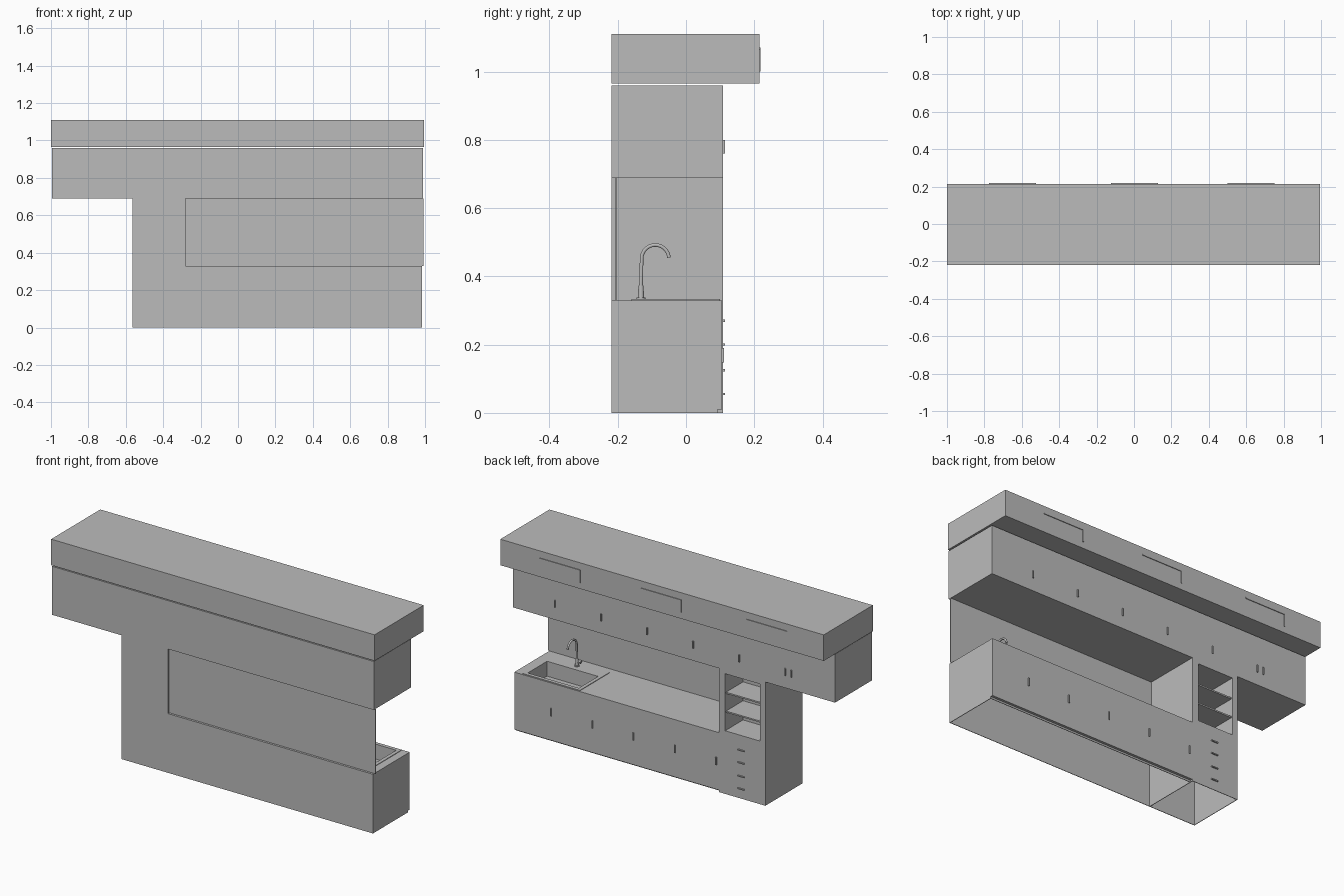
import bpy, bmesh, math
from mathutils import Vector

if "Cube" in bpy.data.objects:
    bpy.data.objects.remove(bpy.data.objects["Cube"])

grey = bpy.data.materials.new("mid_grey")
grey.use_nodes = True
grey.diffuse_color = (0.5, 0.5, 0.5, 1)
grey.node_tree.nodes["Principled BSDF"].inputs["Base Color"].default_value = (0.5, 0.5, 0.5, 1)


def finish(bm, name):
    mesh = bpy.data.meshes.new(name)
    bm.to_mesh(mesh)
    bm.free()
    mesh.materials.append(grey)
    obj = bpy.data.objects.new(name, mesh)
    bpy.context.collection.objects.link(obj)
    return obj


def box(name, x, y, z, skip=None):
    """Box from ranges; skip removes the side facing that direction."""
    bm = bmesh.new()
    bmesh.ops.create_cube(bm, size=1)
    for v in bm.verts:
        v.co = [r[0] if c < 0 else r[1] for c, r in zip(v.co, (x, y, z))]
    if skip:
        bm.normal_update()
        gone = [f for f in bm.faces if f.normal.dot(Vector(skip)) > 0.9]
        bmesh.ops.delete(bm, geom=gone, context="FACES")
    return finish(bm, name)


def ring(name, outer, inner, low, high, upright=False):
    """Rectangular plate with a rectangular hole, flat or facing the front."""
    bm = bmesh.new()

    def loop(rect, h):
        a, b, c, d = rect
        pts = ((a, c), (b, c), (b, d), (a, d))
        return [bm.verts.new((p, h, q) if upright else (p, q, h)) for p, q in pts]
    loops = [loop(outer, low), loop(outer, high), loop(inner, high), loop(inner, low)]
    for k in range(4):
        one, two = loops[k], loops[(k + 1) % 4]
        for i in range(4):
            j = (i + 1) % 4
            bm.faces.new((one[i], one[j], two[j], two[i]))
    bmesh.ops.recalc_face_normals(bm, faces=bm.faces)
    return finish(bm, name)


def cone(name, at, r1, r2, height):
    bm = bmesh.new()
    bmesh.ops.create_cone(bm, cap_ends=True, segments=20, radius1=r1, radius2=r2, depth=height)
    bmesh.ops.translate(bm, verts=bm.verts, vec=Vector(at) + Vector((0, 0, height / 2)))
    obj = finish(bm, name)
    for p in obj.data.polygons:
        p.use_smooth = len(p.vertices) == 4
    return obj


def tube(name, points, radius):
    curve = bpy.data.curves.new(name, "CURVE")
    curve.dimensions = "3D"
    curve.bevel_depth = radius
    curve.bevel_resolution = 3
    curve.use_fill_caps = True
    spline = curve.splines.new("POLY")
    spline.points.add(len(points) - 1)
    for p, co in zip(spline.points, points):
        p.co = (*co, 1)
    curve.materials.append(grey)
    obj = bpy.data.objects.new(name, curve)
    bpy.context.collection.objects.link(obj)


BACK = -0.218
DOWN = (0, 0, -1)
UP = (0, 0, 1)
FRONT = (0, 1, 0)

# Upper cabinets
box("top_cabinet", (-1, 0.995), (BACK, 0.215), (0.965, 1.11))
box("wall_cabinet", (-0.995, 0.99), (BACK, 0.108), (0.69, 0.96))

# Base cabinet, open underneath, with a recessed plinth
left, right = -0.28, 0.985
box("base_back", (left, right), (BACK, BACK + 0.003), (0, 0.326))
box("base_side", (right - 0.003, right), (BACK, 0.092), (0, 0.326))
box("base_side_front", (right - 0.003, right), (0.092, 0.105), (0.01, 0.326))
box("base_front", (left, right), (0.09, 0.106), (0.01, 0.326))
box("plinth", (left, right), (0.089, 0.092), (0, 0.01))
ring("countertop", (left, right, BACK, 0.106), (0.6, 0.925, -0.095, 0.085), 0.326, 0.33)
box("backsplash", (left, 0.993), (BACK + 0.012, BACK + 0.015), (0.33, 0.69))

# Tall unit with drawers below and an open shelf niche above
far, near, face = -0.565, -0.28, 0.108
ring("tower_front", (far, near, 0, 0.69), (-0.533, -0.317, 0.352, 0.67), face - 0.003, face, True)
box("tower_back", (far, near), (BACK, BACK + 0.003), (0, 0.69))
box("tower_outer_side", (far, far + 0.003), (BACK, face), (0, 0.69))
box("tower_inner_side", (near - 0.003, near), (BACK, face), (0, 0.69))
box("tower_top", (far, near), (BACK, face), (0.686, 0.69))
box("shelf_niche", (-0.533, -0.317), (-0.05, face - 0.002), (0.352, 0.67), FRONT)
for z in (0.455, 0.56):
    box("shelf", (-0.533, -0.317), (-0.05, face - 0.008), (z - 0.004, z + 0.004))

# Handles
for z in (0.055, 0.125, 0.2, 0.27):
    box("drawer_handle", (-0.438, -0.398), (face, 0.115), (z - 0.003, z + 0.003))
for i in range(5):
    x = 0.757 - i * 0.2545
    box("base_door_handle", (x - 0.003, x + 0.003), (0.105, 0.112), (0.147, 0.19))
for x in [0.731 - i * 0.284 for i in range(6)] + [-0.726]:
    box("wall_door_handle", (x - 0.003, x + 0.003), (face, 0.114), (0.76, 0.8))
for x in (0.5, -0.122, -0.775):
    box("top_handle_bar", (x, x + 0.25), (0.215, 0.219), (1.065, 1.071))
    box("top_handle_leg", (x, x + 0.006), (0.215, 0.219), (1.0, 1.065))

# Sink
ring("sink_rim", (0.585, 0.94, -0.16, 0.1), (0.605, 0.92, -0.09, 0.08), 0.33, 0.333)
box("sink_basin", (0.605, 0.92), (-0.09, 0.08), (0.25, 0.332), UP)
cone("sink_drain", (0.76, 0, 0.25), 0.018, 0.018, 0.002)

# Tap with a swan neck and a side lever
tx, ty = 0.765, -0.132
cone("tap_flange", (tx, ty, 0.332), 0.013, 0.013, 0.006)
cone("tap_body", (tx, ty, 0.338), 0.009, 0.0075, 0.035)
mid, bend, rad = -0.09, 0.452, 0.04
neck = [(tx, ty, 0.37)]
for i in range(17):
    a = math.radians(180 - i * 11)
    neck.append((tx, mid + rad * math.cos(a), bend + rad * math.sin(a)))
tube("tap_neck", neck, 0.0055)
tube("tap_lever", [(tx, ty, 0.352), (tx - 0.022, ty, 0.354), (tx - 0.03, ty, 0.37)], 0.004)
